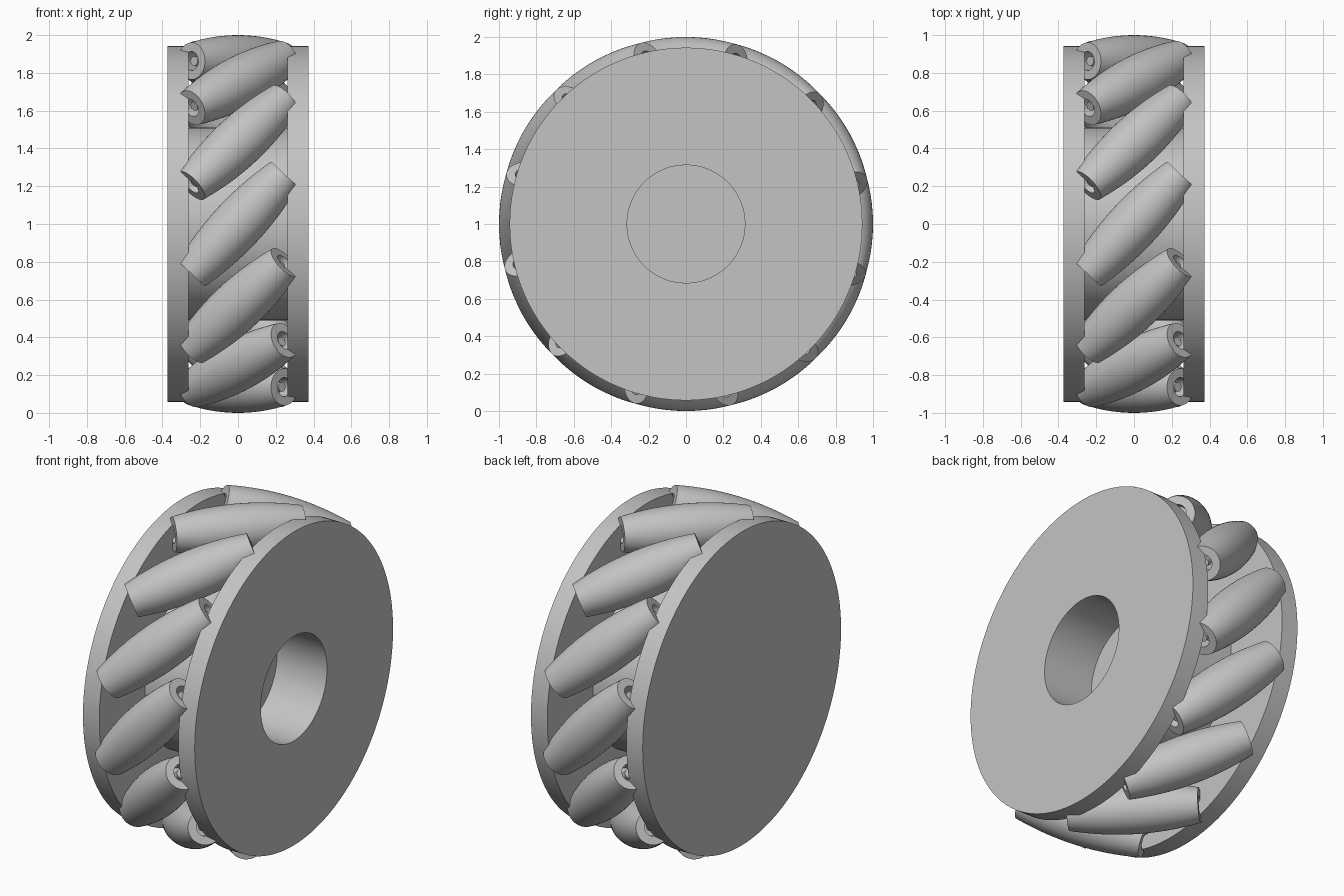
import bpy
import math
from mathutils import Matrix, Vector

cube = bpy.data.objects.get("Cube")
if cube:
    bpy.data.objects.remove(cube, do_unlink=True)

grey = bpy.data.materials.new("light grey")
grey.use_nodes = True
colour = (0.55, 0.55, 0.55, 1)
grey.diffuse_color = colour
grey.node_tree.nodes["Principled BSDF"].inputs["Base Color"].default_value = colour


def lathe(name, profile, sides):
    """Revolve (x, radius) points around the x axis; ends on the axis are closed."""
    verts, rings = [], []
    for x, r in profile:
        count = 1 if r == 0 else sides
        rings.append(range(len(verts), len(verts) + count))
        for i in range(count):
            a = math.tau * i / sides
            verts.append((x, r * math.cos(a), r * math.sin(a)))
    faces = []
    for a, b in zip(rings, rings[1:]):
        for i in range(sides):
            j = (i + 1) % sides
            if len(a) == 1:
                faces.append((a[0], b[j], b[i]))
            elif len(b) == 1:
                faces.append((a[i], a[j], b[0]))
            else:
                faces.append((a[i], a[j], b[j], b[i]))
    mesh = bpy.data.meshes.new(name)
    mesh.from_pydata(verts, [], faces)
    mesh.materials.append(grey)
    obj = bpy.data.objects.new(name, mesh)
    bpy.context.collection.objects.link(obj)
    bpy.ops.object.select_all(action='DESELECT')
    obj.select_set(True)
    bpy.context.view_layer.objects.active = obj
    bpy.ops.object.shade_smooth_by_angle(angle=math.radians(30))
    return obj


# Wheel body: two side plates on a narrower hub, with a blind bore from +x
PLATE, HUB, BORE = 0.943, 0.51, 0.315
OUT, INNER = 0.372, 0.263
lathe("wheel_body", [
    (-OUT, 0), (-OUT, PLATE), (-INNER, PLATE), (-INNER, HUB),
    (INNER, HUB), (INNER, PLATE), (OUT, PLATE), (OUT, BORE),
    (0.04, BORE), (0.04, 0)], 128)

# Barrel roller profile: its outer side follows the unit rolling circle
CENTRE, HALF, TILT = 0.863, 0.361, math.radians(47)
STEPS = 16
barrel = []
for i in range(STEPS + 1):
    t = HALF * (2 * i / STEPS - 1)
    barrel.append((t, 1 - math.hypot(CENTRE, t * math.sin(TILT))))
HOLE, PIN, DEPTH = 0.05, 0.025, 0.08
socket = [(HALF, HOLE), (HALF - DEPTH, HOLE), (HALF - DEPTH, PIN),
          (HALF - 0.02, PIN), (HALF - 0.02, 0)]
profile = [(-x, r) for x, r in reversed(socket)] + barrel + socket

# Twelve tilted rollers around the rim
roller = lathe("roller_1", profile, 48)
place = Matrix.Translation(Vector((0, -CENTRE, 0))) @ Matrix.Rotation(-TILT, 4, 'Y')
COUNT = 12
for i in range(COUNT):
    obj = roller
    if i:
        obj = roller.copy()
        obj.name = f"roller_{i + 1}"
        bpy.context.collection.objects.link(obj)
    obj.matrix_world = Matrix.Rotation(math.tau * i / COUNT, 4, 'X') @ place

# Stand the wheel on the ground
for obj in bpy.data.objects:
    if obj.name.startswith(("wheel_body", "roller_")):
        obj.matrix_world = Matrix.Translation((0, 0, 1)) @ obj.matrix_basis
